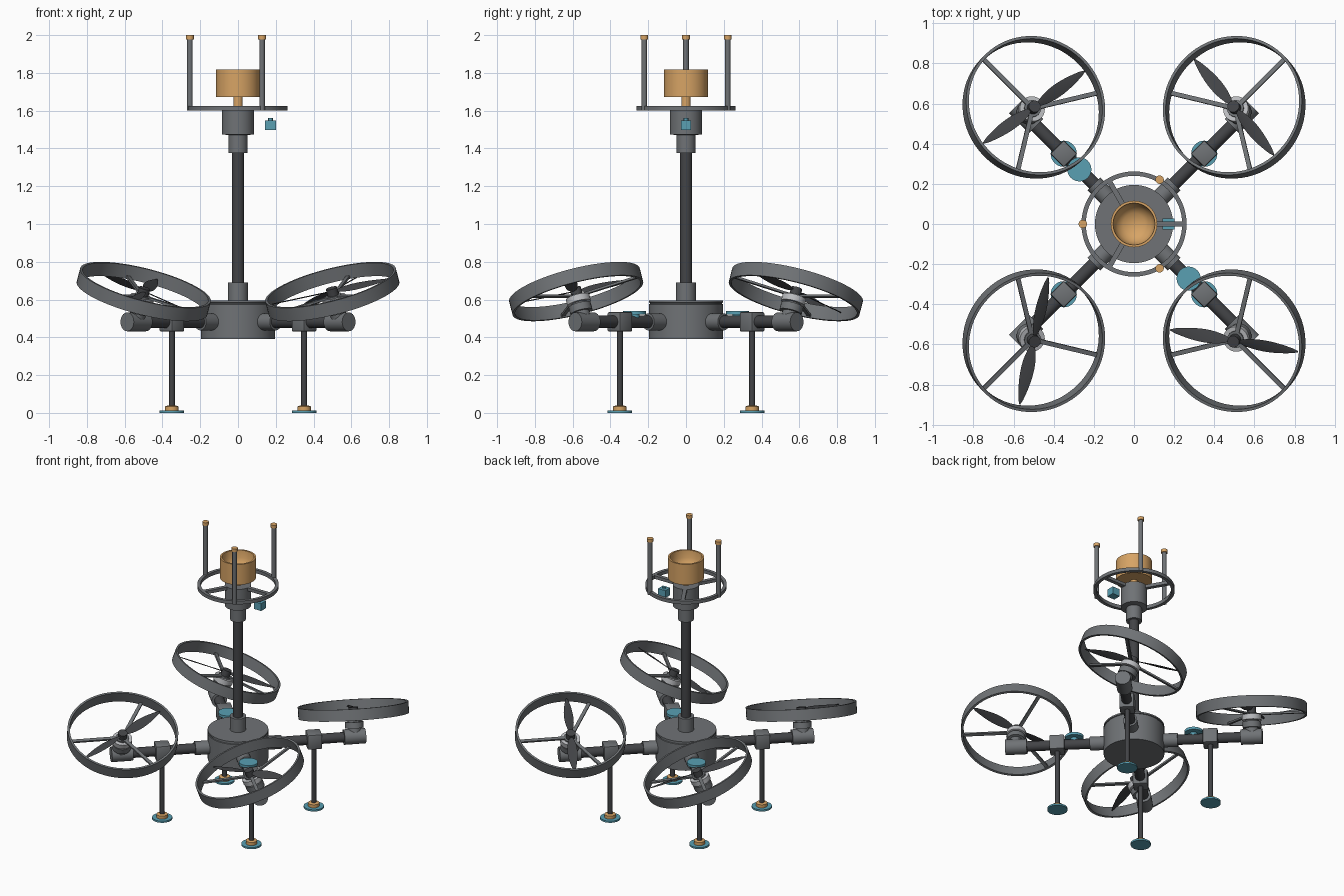
import bpy, bmesh, math
from mathutils import Matrix, Vector

cube = bpy.data.objects.get("Cube")
if cube:
    bpy.data.objects.remove(cube, do_unlink=True)


def material(name, rgb):
    m = bpy.data.materials.new(name)
    m.use_nodes = True
    m.diffuse_color = (*rgb, 1)
    m.node_tree.nodes["Principled BSDF"].inputs["Base Color"].default_value = (*rgb, 1)
    return m


GREY = material("mid grey", (0.16, 0.17, 0.18))
DARK = material("dark grey", (0.055, 0.057, 0.062))
LIGHT = material("light grey", (0.5, 0.51, 0.53))
TAN = material("tan", (0.68, 0.37, 0.13))
TEAL = material("teal", (0.1, 0.35, 0.45))


def finish(name, bm, mat, matrix):
    bmesh.ops.recalc_face_normals(bm, faces=bm.faces[:])
    me = bpy.data.meshes.new(name)
    bm.to_mesh(me)
    bm.free()
    me.materials.append(mat)
    ob = bpy.data.objects.new(name, me)
    bpy.context.collection.objects.link(ob)
    ob.matrix_world = matrix
    bpy.ops.object.select_all(action='DESELECT')
    bpy.context.view_layer.objects.active = ob
    ob.select_set(True)
    bpy.ops.object.shade_smooth_by_angle(angle=math.radians(35))
    return ob


def lathe(name, outline, mat, matrix=Matrix(), steps=40):
    """Revolve a closed (radius, height) outline around local z."""
    bm = bmesh.new()
    vs = [bm.verts.new((r, 0, z)) for r, z in outline]
    es = [bm.edges.new((vs[i], vs[(i + 1) % len(vs)])) for i in range(len(vs))
          if vs[i].co.x > 0 or vs[(i + 1) % len(vs)].co.x > 0]
    bmesh.ops.spin(bm, geom=vs + es, cent=(0, 0, 0), axis=(0, 0, 1),
                   angle=math.tau, steps=steps)
    bmesh.ops.remove_doubles(bm, verts=bm.verts[:], dist=1e-5)
    return finish(name, bm, mat, matrix)


def cyl(name, r, z0, z1, mat, matrix=Matrix(), steps=32):
    return lathe(name, [(0, z0), (r, z0), (r, z1), (0, z1)], mat, matrix, steps)


def tube(name, r0, r1, z0, z1, mat, matrix=Matrix()):
    return lathe(name, [(r0, z0), (r1, z0), (r1, z1), (r0, z1)], mat, matrix, 64)


def box(name, size, mat, matrix, bevel=0.0):
    bm = bmesh.new()
    bmesh.ops.create_cube(bm, size=1, matrix=Matrix.Diagonal((*size, 1)))
    if bevel:
        bmesh.ops.bevel(bm, geom=bm.edges[:], offset=bevel, segments=2,
                        profile=0.5, affect='EDGES')
    return finish(name, bm, mat, matrix)


def move(x, y, z):
    return Matrix.Translation((x, y, z))


def turn(deg, axis='Z'):
    return Matrix.Rotation(math.radians(deg), 4, axis)


def blade(name, length, matrix):
    """Leaf-shaped blade along local x, pitched more at the root."""
    bm = bmesh.new()
    rows, n = [], 12
    for i in range(n + 1):
        t = i / n
        half = 0.006 + 0.027 * math.sin(math.pi * t ** 0.8) ** 0.9 if t < 1 else 0.003
        pitch = math.radians(24 - 16 * t)
        x = 0.02 + (length - 0.02) * t
        side = Vector((0, math.cos(pitch), math.sin(pitch))) * half
        up = Vector((0, 0, 0.003))
        c = Vector((x, 0, 0))
        rows.append([bm.verts.new(c + p) for p in (side, up, -side, -up)])
    for a, b in zip(rows, rows[1:]):
        for k in range(4):
            bm.faces.new((a[k], a[(k + 1) % 4], b[(k + 1) % 4], b[k]))
    bm.faces.new(rows[0])
    bm.faces.new(rows[-1])
    return finish(name, bm, DARK, matrix)


# Central body and mast
lathe("body", [(0, .39), (.195, .39), (.195, .575), (.19, .577), (.19, .582),
               (.195, .584), (.195, .595), (0, .595)], GREY, steps=64)
cyl("mast_base", .053, .59, .69, GREY)
cyl("mast", .033, .68, 1.4, DARK)
lathe("mast_head", [(0, 1.375), (.05, 1.375), (.05, 1.47), (.085, 1.475),
                    (.085, 1.625), (0, 1.625)], GREY)

# Sensor ring with three spokes and three posts
tube("sensor_ring", .24, .262, 1.602, 1.626, GREY)
for i in range(3):
    spin = turn(120 * i)
    box(f"ring_spoke_{i}", (.18, .026, .022), GREY, spin @ move(.16, 0, 1.614))
    post = spin @ turn(60) @ move(.255, 0, 0)
    cyl(f"post_{i}", .015, 1.602, 1.98, GREY, post, 16)
    cyl(f"post_cap_{i}", .021, 1.978, 2.0, TAN, post, 20)

# Open cup on a short stem
cyl("cup_stem", .025, 1.62, 1.68, TAN)
lathe("cup", [(0, 1.672), (.116, 1.672), (.116, 1.817), (.104, 1.817),
              (.1, 1.765), (.085, 1.73), (.055, 1.705), (0, 1.695)], TAN, steps=56)

# Small camera block
box("camera", (.058, .055, .052), TEAL, move(.172, 0, 1.523))
cyl("camera_knob", .012, 1.545, 1.56, TEAL, move(.172, 0, 0), 16)

# Four arms, each with a leg and a tilted ducted rotor
ARM_Z = .482
corners = [("back_left", 45, -20, 85), ("back_right", 135, 20, -99),
           ("front_right", 225, -20, -146), ("front_left", 315, 20, 37)]
for label, angle, tilt, blade_angle in corners:
    base = turn(angle) @ move(0, 0, ARM_Z)
    along = base @ turn(90, 'Y')
    cyl(f"{label}_arm", .033, .15, .72, DARK, along)
    cyl(f"{label}_socket", .045, .12, .283, GREY, along)
    cyl(f"{label}_arm_end", .05, .69, .83, GREY, along)
    box(f"{label}_clamp", (.096, .096, .104), GREY, base @ move(.495, 0, 0), .008)

    # Landing leg
    leg = turn(angle) @ move(.495, 0, 0)
    cyl(f"{label}_leg", .016, .03, .45, DARK, leg, 20)
    lathe(f"{label}_foot_collar", [(0, .01), (.036, .01), (.036, .034),
                                   (.024, .038), (0, .038)], TAN, leg)
    cyl(f"{label}_foot", .065, 0, .012, TEAL, leg)

    # Antenna disc on two opposite arms
    if angle in (135, 315):
        cyl(f"{label}_disc", .06, .04, .058, TEAL, base @ move(.385, 0, 0))
        cyl(f"{label}_disc_foot", .025, .02, .042, TEAL, base @ move(.385, 0, 0))

    # Motor stack
    rotor = base @ move(.764, 0, 0) @ turn(tilt, 'X')
    cyl(f"{label}_motor_neck", .042, 0, .15, GREY, rotor)
    cyl(f"{label}_motor_base", .06, .055, .095, GREY, rotor)
    cyl(f"{label}_motor_ring", .064, .105, .14, LIGHT, rotor)
    cyl(f"{label}_propeller_hub", .03, .14, .19, DARK, rotor)

    # Duct with three spokes
    tube(f"{label}_duct", .343, .357, .133, .208, GREY, rotor)
    for i in range(3):
        box(f"{label}_duct_spoke_{i}", (.31, .022, .012), GREY,
            rotor @ turn(120 * i) @ move(.195, 0, .145))
    for i in range(2):
        blade(f"{label}_blade_{i}", .33, rotor @ turn(blade_angle + 180 * i) @ move(0, 0, .172))
